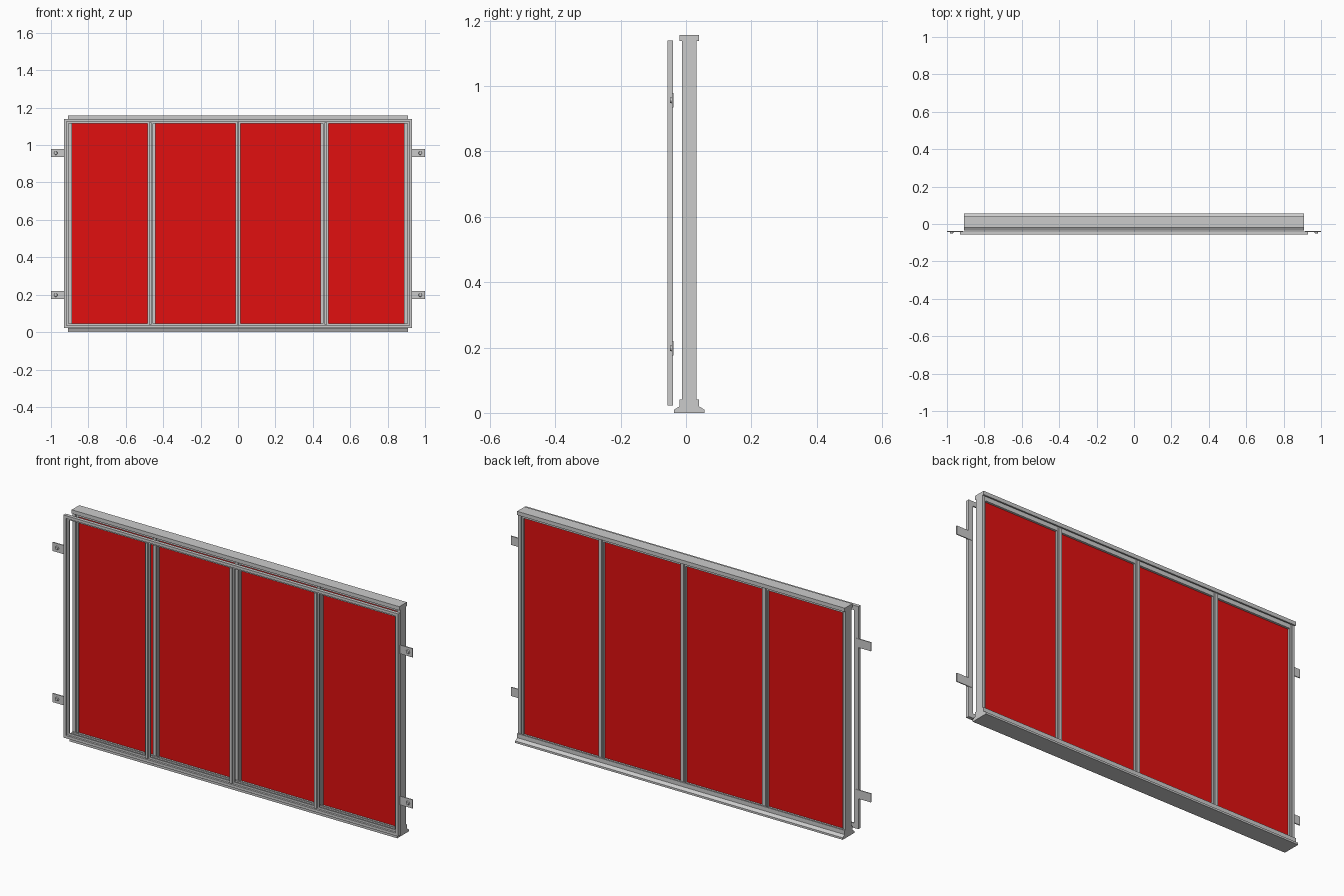
import bpy, bmesh, math
from mathutils import Matrix

if "Cube" in bpy.data.objects:
    bpy.data.objects.remove(bpy.data.objects["Cube"])

red = bpy.data.materials.new("red_panel")
red.diffuse_color = (0.75, 0.005, 0.005, 1)
red.use_nodes = True
red.node_tree.nodes["Principled BSDF"].inputs["Base Color"].default_value = red.diffuse_color


def finish(name, bm, mat=None):
    bmesh.ops.recalc_face_normals(bm, faces=bm.faces)
    me = bpy.data.meshes.new(name)
    bm.to_mesh(me)
    bm.free()
    ob = bpy.data.objects.new(name, me)
    bpy.context.collection.objects.link(ob)
    if mat:
        me.materials.append(mat)
    return ob


def box(name, x0, x1, y0, y1, z0, z1, mat=None):
    bm = bmesh.new()
    bmesh.ops.create_cube(bm, size=1)
    for v in bm.verts:
        v.co = ((x0 + x1) / 2 + v.co.x * (x1 - x0),
                (y0 + y1) / 2 + v.co.y * (y1 - y0),
                (z0 + z1) / 2 + v.co.z * (z1 - z0))
    return finish(name, bm, mat)


def loft(name, rings, closed=False):
    """Skin matching rings of points; cap the ends unless closed."""
    bm = bmesh.new()
    loops = [[bm.verts.new(p) for p in r] for r in rings]
    n = len(loops[0])
    pairs = list(zip(loops, loops[1:]))
    if closed:
        pairs.append((loops[-1], loops[0]))
    else:
        bm.faces.new(loops[0])
        bm.faces.new(loops[-1])
    for a, b in pairs:
        for i in range(n):
            j = (i + 1) % n
            bm.faces.new((a[i], a[j], b[j], b[i]))
    return finish(name, bm)


def rail(name, profile, half):
    return loft(name, [[(x, y, z) for y, z in profile] for x in (-half, half)])


def post(name, profile, cx, z0, z1):
    return loft(name, [[(cx + x, y, z) for x, y in profile] for z in (z0, z1)])


# Sill with sloped foot and a shallow channel on top
rail("bottom_rail", [(-0.036, 0), (0.056, 0), (0.056, 0.010), (0.040, 0.020),
                     (0.040, 0.041), (0.032, 0.041), (0.032, 0.034), (-0.012, 0.034),
                     (-0.012, 0.041), (-0.020, 0.041), (-0.020, 0.020), (-0.036, 0.010)], 0.91)

# Head rail, an upside-down channel
rail("top_rail", [(-0.020, 1.157), (0.040, 1.157), (0.040, 1.138), (0.032, 1.138),
                  (0.032, 1.144), (-0.012, 1.144), (-0.012, 1.138), (-0.020, 1.138)], 0.91)
box("head_filler", -0.905, 0.905, -0.004, 0.024, 1.122, 1.145)

# Main posts and mullions: wide core with narrower glazing beads
for i, cx in enumerate((-0.455, 0, 0.455)):
    w, c = 0.014, 0.009
    post(f"main_mullion_{i}", [(-c, -0.012), (c, -0.012), (c, -0.004), (w, -0.004),
                               (w, 0.024), (c, 0.024), (c, 0.032), (-c, 0.032),
                               (-c, 0.024), (-w, 0.024), (-w, -0.004), (-c, -0.004)],
         cx, 0.034, 1.144)
for s, side in ((-1, "left"), (1, "right")):
    prof = [(0.010, -0.012), (-0.006, -0.012), (-0.006, -0.004), (-0.013, -0.004),
            (-0.013, 0.024), (-0.006, 0.024), (-0.006, 0.032), (0.010, 0.032)]
    post(f"main_post_{side}", [(s * x, y) for x, y in prof], s * 0.90, 0.034, 1.144)

# Red panels between the posts
edges = (-0.895, -0.455, 0, 0.455, 0.895)
for i in range(4):
    box(f"panel_{i}", edges[i] + 0.008, edges[i + 1] - 0.008, 0.007, 0.013, 0.034, 1.130, red)

# Open front frame: L-shaped section mitred round four corners
section = [(0, -0.057), (0.014, -0.057), (0.014, -0.047), (0.024, -0.047),
           (0.024, -0.040), (0, -0.040)]
corners = [(-1, 0.022, 1), (1, 0.022, 1), (1, 1.140, -1), (-1, 1.140, -1)]
loft("front_frame", [[(sx * (0.93 - t), y, z + sz * t) for t, y in section]
                     for sx, z, sz in corners], closed=True)
for i, cx in enumerate((-0.469, 0, 0.469)):
    post(f"front_mullion_{i}", [(-0.006, -0.057), (0.006, -0.057), (0.006, -0.047),
                                (0.014, -0.047), (0.014, -0.040), (-0.014, -0.040),
                                (-0.014, -0.047), (-0.006, -0.047)], cx, 0.04, 1.122)

# Fixing tabs with screw heads
for s, side in ((-1, "left"), (1, "right")):
    for z, level in ((0.198, "lower"), (0.957, "upper")):
        xs = sorted((s * 0.915, s * 1.0))
        box(f"tab_{side}_{level}", *xs, -0.043, -0.038, z - 0.022, z + 0.022)
        bm = bmesh.new()
        bmesh.ops.create_cone(bm, cap_ends=True, segments=12, radius1=0.010, radius2=0.008,
                              depth=0.007, matrix=Matrix.Translation((s * 0.975, -0.046, z))
                              @ Matrix.Rotation(math.pi / 2, 4, 'X'))
        finish(f"screw_{side}_{level}", bm)
